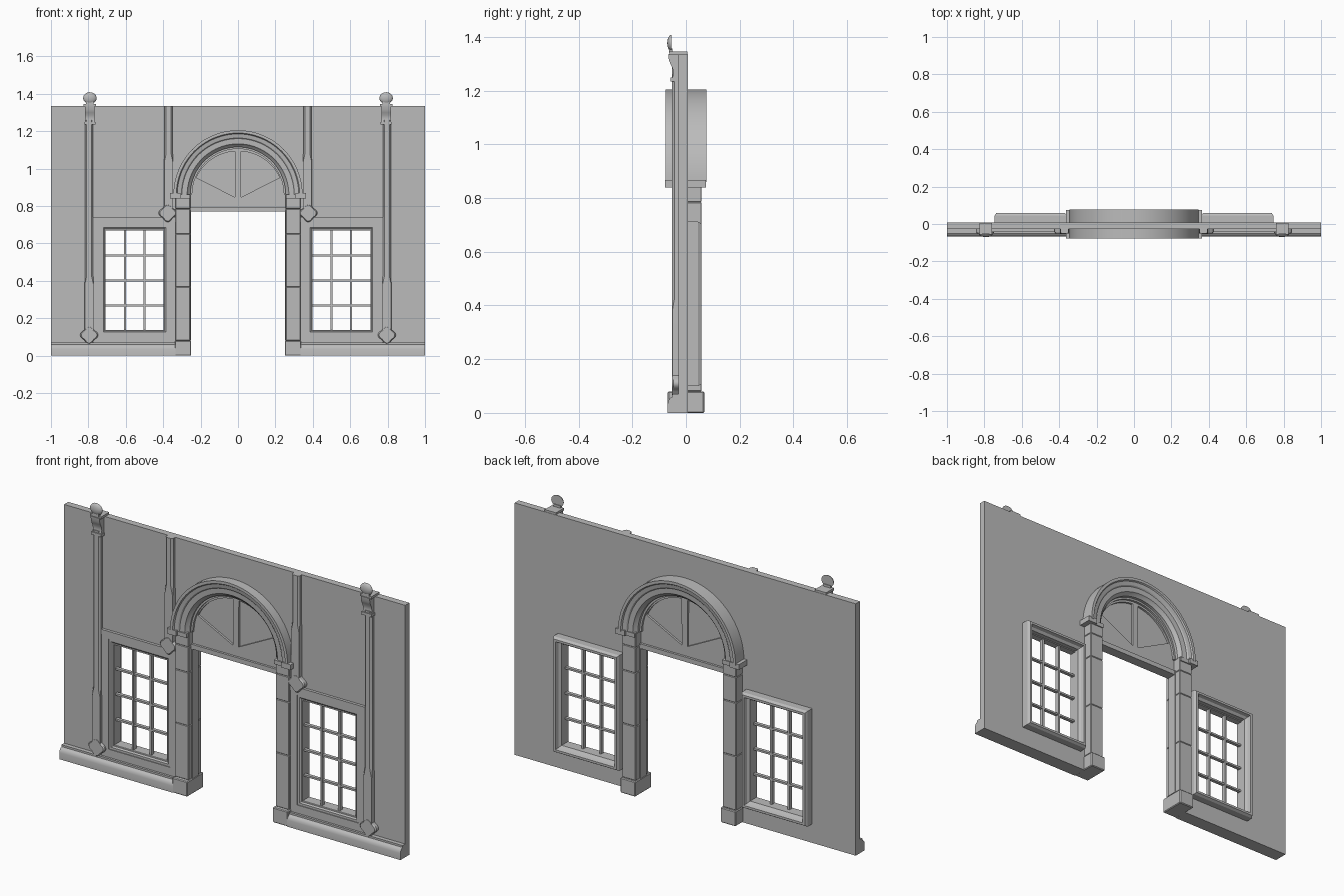
import bpy, bmesh, math

old = bpy.data.objects.get("Cube")
if old:
    bpy.data.objects.remove(old, do_unlink=True)

GREY = (0.5, 0.5, 0.5, 1)
stone = bpy.data.materials.new("grey_stone")
stone.use_nodes = True
stone.diffuse_color = GREY
stone.node_tree.nodes["Principled BSDF"].inputs["Base Color"].default_value = GREY
parts = []


def add(name, mesh, mirror=False):
    mesh.materials.clear()
    mesh.materials.append(stone)
    ob = bpy.data.objects.new(name, mesh)
    bpy.context.collection.objects.link(ob)
    if mirror:
        ob.modifiers.new("mirror", "MIRROR")
    parts.append(ob)
    return ob


def from_bmesh(name, bm, mirror=False):
    bmesh.ops.recalc_face_normals(bm, faces=bm.faces)
    mesh = bpy.data.meshes.new(name)
    bm.to_mesh(mesh)
    bm.free()
    return add(name, mesh, mirror)


def box(name, x0, x1, y0, y1, z0, z1, mirror=True, bevel=0):
    bm = bmesh.new()
    bmesh.ops.create_cube(bm, size=1)
    for v in bm.verts:
        v.co = ((x0 + x1) / 2 + v.co.x * (x1 - x0),
                (y0 + y1) / 2 + v.co.y * (y1 - y0),
                (z0 + z1) / 2 + v.co.z * (z1 - z0))
    if bevel:
        bmesh.ops.bevel(bm, geom=bm.edges[:], offset=bevel, segments=1, affect="EDGES")
    return from_bmesh(name, bm, mirror)


def loft(name, rows, closed_path=False, mirror=False):
    """Skin equal closed sections; cap the ends unless the path is closed."""
    bm = bmesh.new()
    rows = [[bm.verts.new(p) for p in row] for row in rows]
    n = len(rows[0])
    pairs = list(zip(rows, rows[1:])) + ([(rows[-1], rows[0])] if closed_path else [])
    for a, b in pairs:
        for i in range(n):
            j = (i + 1) % n
            bm.faces.new((a[i], a[j], b[j], b[i]))
    if not closed_path:
        bm.faces.new(rows[0])
        bm.faces.new(rows[-1])
    return from_bmesh(name, bm, mirror)


def plate(name, loops, y0, y1, mirror=False):
    """Flat plate in the xz plane; later loops cut holes."""
    cu = bpy.data.curves.new(name, "CURVE")
    cu.dimensions, cu.fill_mode, cu.extrude = "2D", "BOTH", (y1 - y0) / 2
    for loop in loops:
        sp = cu.splines.new("POLY")
        sp.points.add(len(loop) - 1)
        for p, (x, z) in zip(sp.points, loop):
            p.co = (x, z, 0, 1)
        sp.use_cyclic_u = True
    tmp = bpy.data.objects.new(name + "_outline", cu)
    bpy.context.collection.objects.link(tmp)
    bpy.context.view_layer.update()
    ev = tmp.evaluated_get(bpy.context.evaluated_depsgraph_get())
    mesh = bpy.data.meshes.new_from_object(ev)
    bpy.data.objects.remove(tmp, do_unlink=True)
    for v in mesh.vertices:
        x, z, d = v.co
        v.co = (x, (y0 + y1) / 2 - d, z)
    mesh.name = name
    return add(name, mesh, mirror)


def rect(x0, x1, z0, z1):
    return [(x0, z0), (x1, z0), (x1, z1), (x0, z1)]


def arc(r, a0, a1, n, cz, cx=0):
    return [(cx + r * math.cos(math.radians(a0 + (a1 - a0) * i / n)),
             cz + r * math.sin(math.radians(a0 + (a1 - a0) * i / n))) for i in range(n + 1)]


def frame(name, x0, x1, z0, z1, profile):
    """Mitred rectangular moulding; profile is (inset, y)."""
    rows = [[(x0 + d, y, z0 + d) for d, y in profile], [(x1 - d, y, z0 + d) for d, y in profile],
            [(x1 - d, y, z1 - d) for d, y in profile], [(x0 + d, y, z1 - d) for d, y in profile]]
    return loft(name, rows, True, True)


TOP, CZ, DOOR = 1.335, 0.86, 0.255
WX0, WX1, WZ0, WZ1 = 0.397, 0.708, 0.134, 0.67

# Wall with doorway and two window openings
outline = [(-1, 0), (-0.28, 0)] + arc(0.28, 180, 0, 32, CZ) + [(0.28, 0), (1, 0), (1, TOP), (-1, TOP)]
plate("wall", [outline, rect(WX0, WX1, WZ0, WZ1), rect(-WX1, -WX0, WZ0, WZ1)], -0.028, 0.007)

# Skirting with rounded top
section = [(0, 0), (-0.068, 0), (-0.068, 0.035), (-0.065, 0.047), (-0.058, 0.056),
           (-0.05, 0.06), (-0.05, 0.07), (0, 0.07)]
loft("skirting", [[(x, y, z) for y, z in section] for x in (0.335, 1)], mirror=True)

# Windows: front surround, sash, glazing bars and rear moulding
plate("window_surround", [rect(0.335, 0.775, 0.065, 0.74), rect(0.373, 0.732, 0.113, 0.697)],
      -0.038, -0.02, True)
box("window_head_ledge", 0.335, 0.775, -0.043, -0.02, 0.715, 0.74)
frame("window_sash", 0.373, 0.732, 0.113, 0.697,
      [(0, 0), (0, -0.034), (0.012, -0.034), (0.024, -0.024), (0.024, 0)])
frame("rear_window_moulding", 0.36, 0.745, 0.1, 0.712,
      [(0, 0), (0, 0.045), (0.008, 0.058), (0.02, 0.058), (0.025, 0.04), (0.037, 0.03), (0.037, 0)])
for i in (1, 2):
    x = WX0 + (WX1 - WX0) * i / 3
    box("window_upright_bar", x - 0.005, x + 0.005, -0.018, 0.004, WZ0, WZ1)
for i in (1, 2, 3):
    z = WZ0 + (WZ1 - WZ0) * i / 4
    box("window_cross_bar", WX0, WX1, -0.016, 0.002, z - 0.005, z + 0.005)

# Door jambs of stacked blocks, with liner and plinth
box("jamb_plinth", 0.25, 0.338, -0.068, 0.068, 0, 0.08, bevel=0.004)
levels = [0.08, 0.367, 0.65, 0.785, 0.86]
for z0, z1 in zip(levels, levels[1:]):
    box("jamb_block", DOOR, 0.335, -0.05, 0.058, z0, z1, bevel=0.003)
box("jamb_liner", 0.25, 0.27, -0.025, 0.025, 0.08, 0.79)

# Moulded arch, symmetrical front and back, with returned feet
half = [(0.255, -0.04), (0.265, -0.048), (0.272, -0.058), (0.3, -0.06), (0.306, -0.066),
        (0.325, -0.07), (0.33, -0.077), (0.345, -0.077)]
ring = half + [(r, -y) for r, y in reversed(half)]
rows = []
for i in range(41):
    a = math.pi * i / 40
    rows.append([(r * math.cos(a), y, CZ + r * math.sin(a)) for r, y in ring])
loft("door_arch", rows)
for side, y0, y1 in (("front", -0.078, -0.02), ("rear", 0.0, 0.075)):
    box(side + "_arch_foot", 0.308, 0.363, y0, y1, 0.84, 0.868)
    box(side + "_impost", 0.257, 0.34, y0 * 0.85, y1 * 0.85, 0.84, 0.862)

# Fanlight: thin pane behind a frame pierced by two wedges
fan = [(-0.26, 0.785)] + arc(0.26, 180, 0, 32, CZ) + [(0.26, 0.785)]
wedge = [(0.016, 0.847)] + arc(0.246, 25, 86, 14, 0.847)
left_wedge = [(-x, z) for x, z in wedge]
plate("fanlight_frame", [fan, wedge, left_wedge], -0.018, 0.012)
plate("fanlight_pane", [fan], -0.007, 0.001)
rim = arc(0.262, 0, 180, 32, CZ) + arc(0.245, 180, 0, 32, CZ)
plate("fanlight_rim", [rim], -0.03, 0.024)
box("door_transom", -0.258, 0.258, -0.03, 0.024, 0.77, 0.795, mirror=False)


# Slender shafts: square below, chamfered above
def shaft(name, x, z0, z_stop, z1):
    def section(w, c, z):
        return [(x - w, -0.02, z), (x - w, -0.052 + c, z), (x - w + c, -0.052, z),
                (x + w - c, -0.052, z), (x + w, -0.052 + c, z), (x + w, -0.02, z)]
    loft(name, [section(0.024, 0.001, z0), section(0.024, 0.001, z_stop),
                section(0.022, 0.009, z_stop + 0.045), section(0.022, 0.009, z1)], mirror=True)


# Lobed boss at the foot of each shaft
def boss(name, x, z):
    outline = []
    for i in range(48):
        a = math.tau * i / 48
        r = 0.043 + 0.005 * math.cos(4 * a)
        outline.append((x + r * math.cos(a), z + r * math.sin(a)))
    loft(name, [[(x + (px - x) * s, y, z + (pz - z) * s) for px, pz in outline]
                for s, y in ((1, -0.02), (1, -0.046), (0.88, -0.053))], mirror=True)


shaft("outer_shaft", 0.796, 0.11, 0.38, 1.26)
shaft("inner_shaft", 0.371, 0.76, 1.035, TOP)
boss("outer_boss", 0.796, 0.11)
boss("inner_boss", 0.376, 0.762)

# Bracket capital, top slab and half-egg finial on the outer shafts
X = 0.792
box("capital_collar", X - 0.03, X + 0.03, -0.057, -0.02, 1.235, 1.25)
bracket = [(-0.02, 1.25), (-0.05, 1.25), (-0.047, 1.265), (-0.05, 1.285), (-0.058, 1.3),
           (-0.064, 1.315), (-0.066, 1.337), (-0.02, 1.337)]
loft("capital_bracket", [[(x, y, z) for y, z in bracket] for x in (X - 0.026, X + 0.026)], mirror=True)
box("capital_slab", X - 0.033, X + 0.033, -0.062, 0.005, 1.333, 1.346)
box("finial_neck", X - 0.02, X + 0.02, -0.064, -0.05, 1.343, 1.358)
bm = bmesh.new()
bmesh.ops.create_uvsphere(bm, u_segments=24, v_segments=12, radius=1)
bmesh.ops.bisect_plane(bm, geom=bm.verts[:] + bm.edges[:] + bm.faces[:], plane_co=(0, 0, 0),
                       plane_no=(0, 1, 0), clear_outer=True)
bmesh.ops.holes_fill(bm, edges=[e for e in bm.edges if e.is_boundary])
for v in bm.verts:
    v.co = (X + v.co.x * 0.036, -0.054 + v.co.y * 0.016, 1.377 + v.co.z * 0.031)
from_bmesh("finial", bm, True)

# Smooth curved mouldings, keep edges sharp
bpy.ops.object.select_all(action="DESELECT")
for ob in parts:
    ob.select_set(True)
bpy.context.view_layer.objects.active = parts[0]
bpy.ops.object.shade_smooth_by_angle(angle=math.radians(30))
